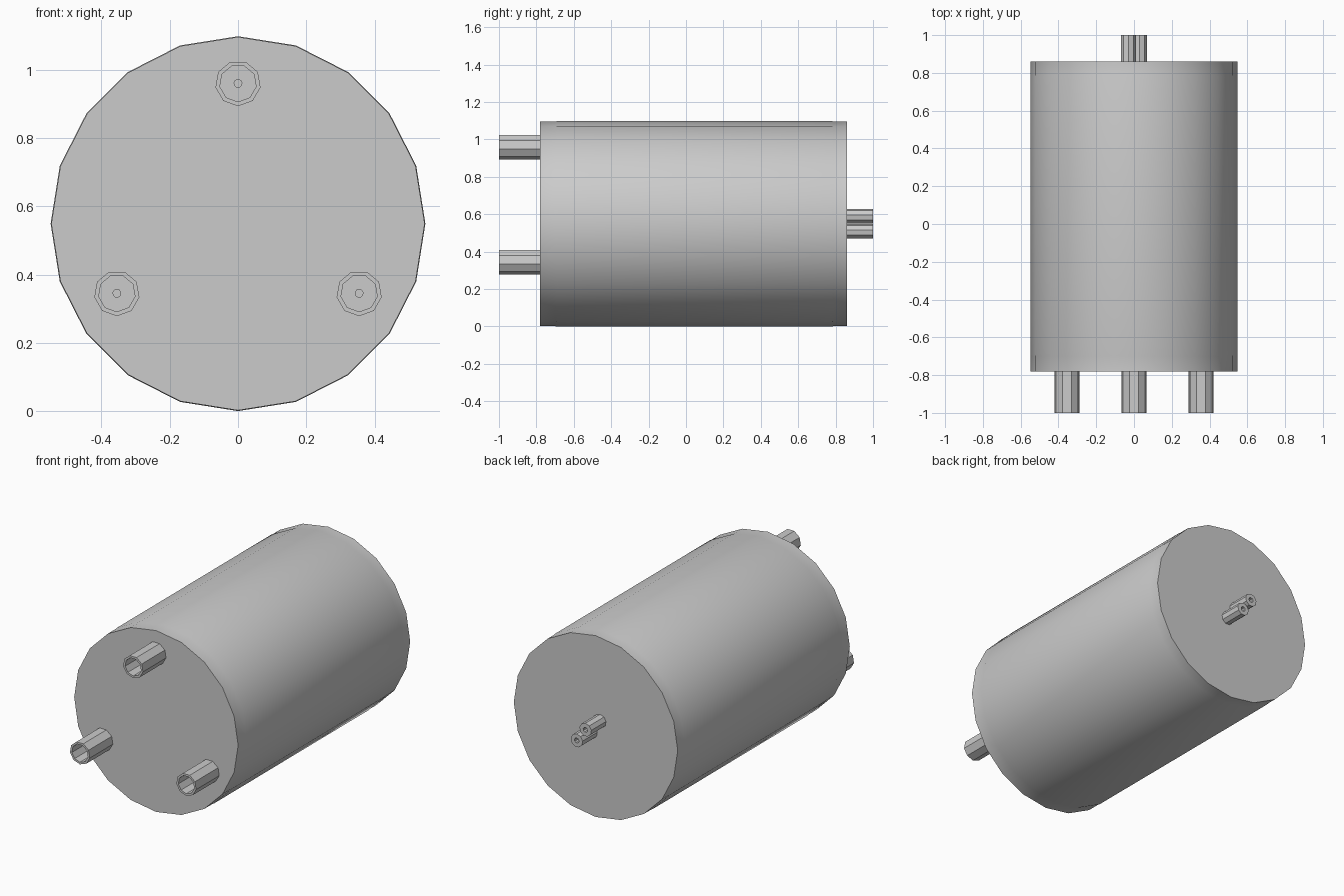
import bpy, math

cube = bpy.data.objects.get("Cube")
if cube:
    bpy.data.objects.remove(cube, do_unlink=True)

grey = bpy.data.materials.new("plain grey")
grey.use_nodes = True
COLOUR = (0.6, 0.6, 0.6, 1)
grey.diffuse_color = COLOUR
grey.node_tree.nodes["Principled BSDF"].inputs["Base Color"].default_value = COLOUR

AXIS_Z = 0.549


def lathe(name, profile, sides, x, z, turn=0.0, smooth=False):
    """Sweep (radius, y) rings round an axis along y and close both ends."""
    verts, faces = [], []
    for radius, y in profile:
        for i in range(sides):
            a = turn + math.tau * i / sides
            verts.append((x + radius * math.sin(a), y, z + radius * math.cos(a)))
    for r in range(len(profile) - 1):
        for i in range(sides):
            j = (i + 1) % sides
            a, b = r * sides, (r + 1) * sides
            faces.append((a + i, a + j, b + j, b + i))
    faces.append(tuple(reversed(range(sides))))
    last = (len(profile) - 1) * sides
    faces.append(tuple(range(last, last + sides)))
    mesh = bpy.data.meshes.new(name)
    mesh.from_pydata(verts, [], faces)
    mesh.materials.append(grey)
    obj = bpy.data.objects.new(name, mesh)
    bpy.context.collection.objects.link(obj)
    if smooth:
        bpy.ops.object.select_all(action="DESELECT")
        obj.select_set(True)
        bpy.context.view_layer.objects.active = obj
        bpy.ops.object.shade_smooth_by_angle(angle=math.radians(30))
    return obj


# Main drum, with faint bands near both ends
lathe("drum", [(0.547, -0.78), (0.547, -0.70), (0.549, -0.69),
               (0.549, 0.78), (0.547, 0.79), (0.547, 0.86)],
      20, 0, AXIS_Z, smooth=True)

# Three hollow sockets on the front, each with a thin contact inside
for label, x, z in (("top", 0, 0.96), ("left", 0.355, 0.345), ("right", -0.355, 0.345)):
    lathe(label + "_socket", [(0.054, -0.785), (0.054, -1.0), (0.067, -1.0), (0.067, -0.77)],
          9, x, z, turn=math.pi)
    lathe(label + "_contact", [(0.013, -0.86), (0.013, -0.77)], 9, x, z)

# Pair of small drilled pins on the back, set on a diagonal
for label, side in (("upper", 1), ("lower", -1)):
    lathe(label + "_pin", [(0.015, 0.90), (0.015, 1.0), (0.04, 1.0), (0.04, 0.85)],
          9, -0.029 * side, AXIS_Z + 0.04 * side)
